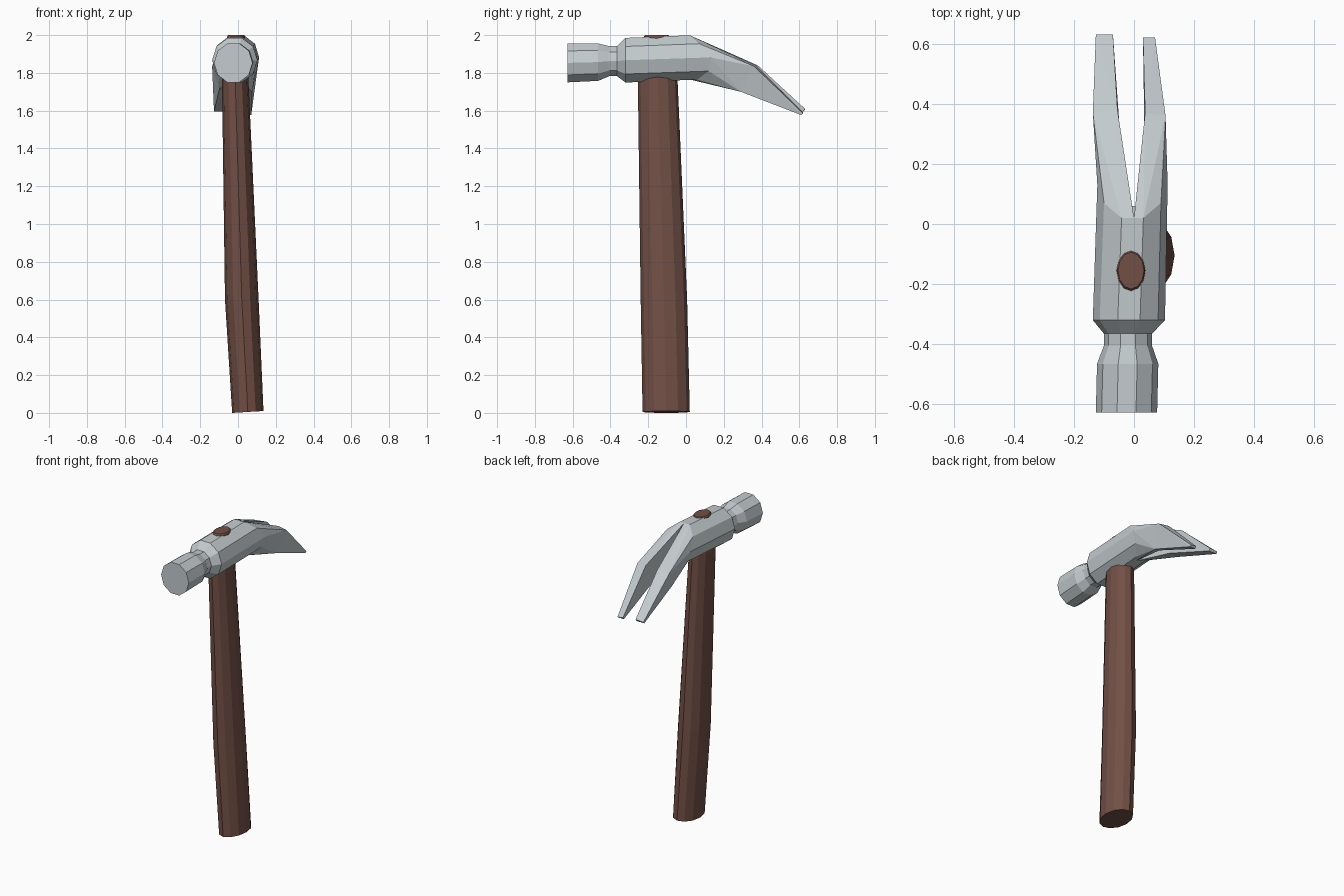
import bpy, bmesh
from math import sin, cos, pi, radians

if "Cube" in bpy.data.objects:
    bpy.data.objects.remove(bpy.data.objects["Cube"])


def finish(bm, name, color):
    bmesh.ops.recalc_face_normals(bm, faces=bm.faces[:])
    me = bpy.data.meshes.new(name)
    bm.to_mesh(me)
    bm.free()
    ob = bpy.data.objects.new(name, me)
    bpy.context.collection.objects.link(ob)
    mat = bpy.data.materials.new(name + "_colour")
    mat.diffuse_color = color
    mat.use_nodes = True
    mat.node_tree.nodes["Principled BSDF"].inputs["Base Color"].default_value = mat.diffuse_color
    me.materials.append(mat)
    return ob


def loft(bm, rings, cap_start=True, cap_end=True):
    loops = [[bm.verts.new(p) for p in r] for r in rings]
    for a, b in zip(loops, loops[1:]):
        n = len(a)
        for i in range(n):
            j = (i + 1) % n
            bm.faces.new((a[i], a[j], b[j], b[i]))
    if cap_start:
        bm.faces.new(loops[0])
    if cap_end:
        bm.faces.new(loops[-1])


def hull(bm, points):
    verts = [bm.verts.new(p) for p in points]
    res = bmesh.ops.convex_hull(bm, input=verts)
    junk = {g for g in res["geom_interior"] + res["geom_unused"]
            if isinstance(g, bmesh.types.BMVert)}
    bmesh.ops.delete(bm, geom=list(junk), context='VERTS')


STEEL = (0.55, 0.60, 0.62, 1)
WOOD = (0.17, 0.08, 0.06, 1)

# Head: striking face, neck and body as ten-sided rings along y
ANGLES = [radians(36 * i) for i in range(10)]
profile = [  # y, centre x, centre z, radius x, half height
    (-0.627, -0.025, 1.853, 0.102, 0.103),
    (-0.465, -0.021, 1.857, 0.102, 0.099),
    (-0.405, -0.020, 1.862, 0.080, 0.079),
    (-0.365, -0.020, 1.862, 0.080, 0.079),
    (-0.320, -0.017, 1.867, 0.120, 0.118),
]
rings = [[(cx + rx * cos(a), y, cz + rz / 0.95 * sin(a)) for a in ANGLES]
         for y, cx, cz, rx, rz in profile]

# Body end is slanted: the sides reach further back than the top
end_y = {0: 0.13, 1: 0.07, 2: 0.02, 3: 0.02, 4: 0.07, 5: 0.13,
         6: 0.12, 7: 0.06, 8: 0.06, 9: 0.12}
end = [(-0.005 + 0.117 * cos(a), end_y[i], 1.882 + 0.117 / 0.95 * sin(a))
       for i, a in enumerate(ANGLES)]
rings.append(end)
bm = bmesh.new()
loft(bm, rings, cap_end=False)

# Claws: each half of the body end runs through a bent wedge to a thin tip
notch = [(0.0, 0.02, 1.999), (0.0, 0.02, 1.765)]
claws = [
    ([0, 1, 2, 8, 9],
     [(0.037, 0.37, 1.84), (0.105, 0.36, 1.835), (0.075, 0.29, 1.70), (0.035, 0.28, 1.71)],
     [(0.030, 0.62, 1.59), (0.070, 0.62, 1.585), (0.070, 0.61, 1.577), (0.030, 0.61, 1.577)]),
    ([3, 4, 5, 6, 7],
     [(-0.055, 0.38, 1.84), (-0.137, 0.37, 1.835), (-0.10, 0.29, 1.71), (-0.045, 0.28, 1.72)],
     [(-0.070, 0.63, 1.61), (-0.127, 0.63, 1.605), (-0.127, 0.62, 1.595), (-0.070, 0.62, 1.595)]),
]
for idx, mid, tip in claws:
    hull(bm, [end[i] for i in idx] + notch + mid)
    hull(bm, mid + tip)
finish(bm, "hammer_head", STEEL)

# Handle: slightly bent oval shaft that shows through the top of the head
shaft = [  # z, centre x, centre y, radius x, radius y
    (0.005, 0.052, -0.105, 0.083, 0.125),
    (0.60, 0.020, -0.117, 0.089, 0.123),
    (1.77, -0.015, -0.150, 0.070, 0.105),
    (1.993, -0.010, -0.155, 0.047, 0.067),
    (2.00, -0.010, -0.155, 0.043, 0.061),
]
N = 12
rings = [[(cx + rx * cos(2 * pi * i / N), cy + ry * sin(2 * pi * i / N),
           z + (0.005 * cos(2 * pi * i / N) if z < 0.1 else 0))
          for i in range(N)] for z, cx, cy, rx, ry in shaft]
bm = bmesh.new()
loft(bm, rings)
finish(bm, "handle", WOOD)
